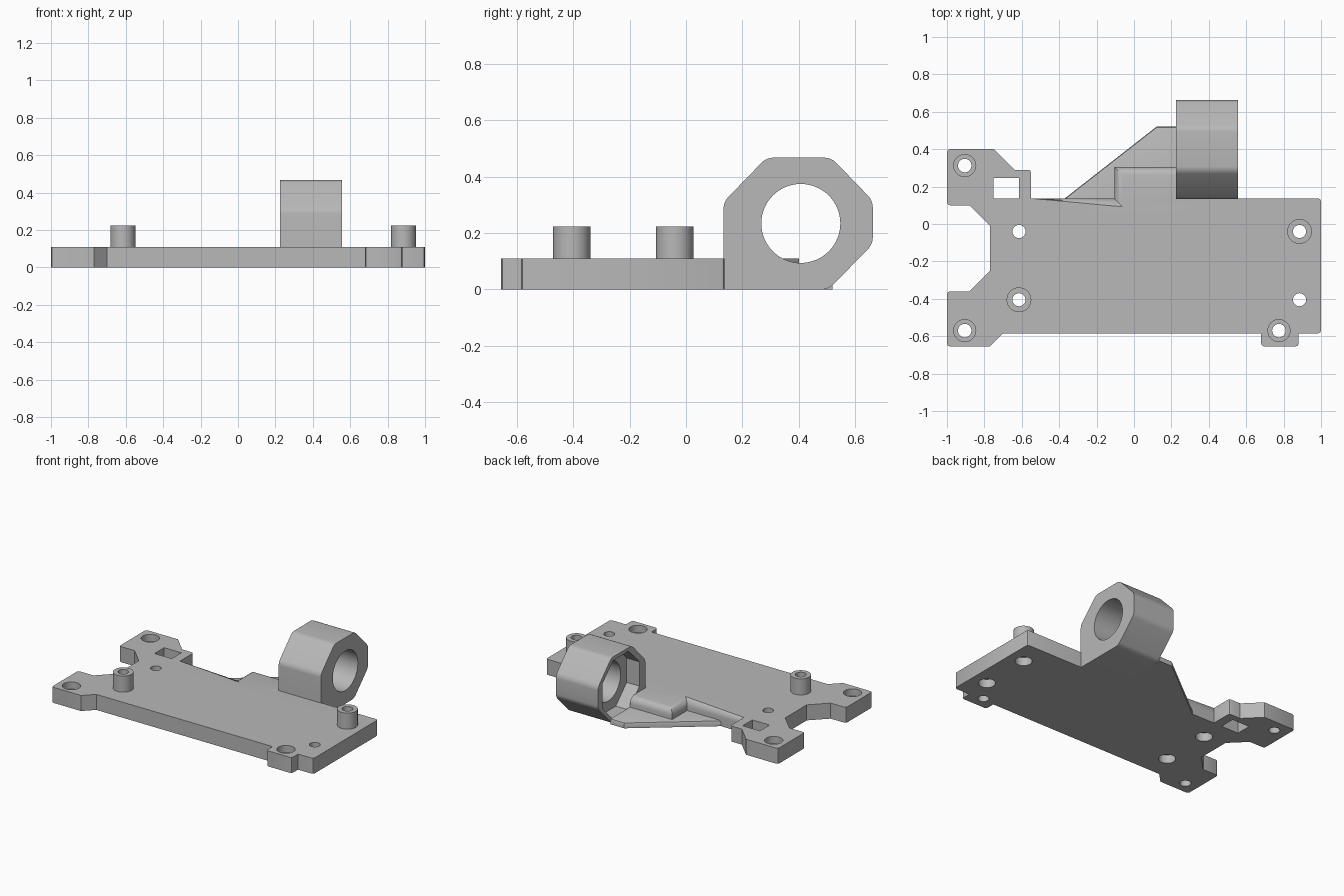
import bpy, bmesh, math
from mathutils import Matrix, Vector

if "Cube" in bpy.data.objects:
    bpy.data.objects.remove(bpy.data.objects["Cube"])

grey = bpy.data.materials.new("plain grey")
grey.use_nodes = True
grey.diffuse_color = (0.48, 0.48, 0.48, 1)
grey.node_tree.nodes["Principled BSDF"].inputs["Base Color"].default_value = grey.diffuse_color

THICK = 0.11


def finish(name, bm):
    bmesh.ops.recalc_face_normals(bm, faces=bm.faces)
    mesh = bpy.data.meshes.new(name)
    bm.to_mesh(mesh)
    bm.free()
    mesh.materials.append(grey)
    ob = bpy.data.objects.new(name, mesh)
    bpy.context.collection.objects.link(ob)
    return ob


def prism(points, depth):
    """Extrude an outline upwards from z = 0."""
    bm = bmesh.new()
    face = bm.faces.new([bm.verts.new((x, y, 0)) for x, y in points])
    new = bmesh.ops.extrude_face_region(bm, geom=[face])["geom"]
    bmesh.ops.translate(bm, vec=(0, 0, depth),
                        verts=[v for v in new if isinstance(v, bmesh.types.BMVert)])
    bmesh.ops.recalc_face_normals(bm, faces=bm.faces)
    return bm


def bevel(bm, size, segments, rule):
    def middle(e):
        return (e.verts[0].co + e.verts[1].co) / 2
    edges = [e for e in bm.edges if rule(e, middle(e))]
    bmesh.ops.bevel(bm, geom=edges, offset=size, segments=segments, profile=0.5,
                    affect='EDGES')


def upright(e):
    d = e.verts[0].co - e.verts[1].co
    return abs(d.z) > 0.9 * d.length


def cylinder(name, x, y, z0, z1, r):
    bm = bmesh.new()
    bmesh.ops.create_cone(bm, cap_ends=True, segments=40, radius1=r, radius2=r, depth=z1 - z0,
                          matrix=Matrix.Translation((x, y, (z0 + z1) / 2)))
    return finish(name, bm)


def combine(ob, other, operation='DIFFERENCE'):
    mod = ob.modifiers.new(operation, 'BOOLEAN')
    mod.operation, mod.object, mod.solver = operation, other, 'EXACT'
    bpy.context.view_layer.objects.active = ob
    bpy.ops.object.modifier_apply(modifier=mod.name)
    bpy.data.objects.remove(other)


def smooth(ob):
    bpy.ops.object.select_all(action='DESELECT')
    ob.select_set(True)
    bpy.context.view_layer.objects.active = ob
    bpy.ops.object.shade_smooth_by_angle(angle=math.radians(28))


# Base plate with its arms and tabs
outline = [(-1, -0.655), (-0.77, -0.655), (-0.7, -0.585), (0.68, -0.585), (0.68, -0.655),
           (0.88, -0.655), (0.88, -0.585), (1, -0.585), (1, 0.137), (0.225, 0.137),
           (0.225, 0.305), (-0.105, 0.305), (-0.105, 0.137), (-0.55, 0.137), (-0.55, 0.29),
           (-0.64, 0.29), (-0.75, 0.4), (-1, 0.4), (-1, 0.1), (-0.88, 0.1), (-0.77, -0.01),
           (-0.77, -0.25), (-0.88, -0.36), (-1, -0.36)]
bm = prism(outline, THICK)
bevel(bm, 0.016, 2, lambda e, m: upright(e) and e.calc_face_angle_signed() > 1.2
      and not -0.2 < m.x < 0.3)
# rounded top edge along the step at the back
bevel(bm, 0.045, 4, lambda e, m: m.z > THICK - 0.001 and -0.54 < m.x < 0.22 and m.y > 0.13)
plate = finish("base_plate", bm)

# Stand-offs
for x, y in [(-0.615, -0.405), (0.885, -0.04)]:
    combine(plate, cylinder("standoff", x, y, 0.05, 0.224, 0.066), 'UNION')

# Board screw holes, widened from below
for x in (-0.615, 0.885):
    for y in (-0.405, -0.04):
        combine(plate, cylinder("hole", x, y, -0.1, 0.3, 0.035))
        combine(plate, cylinder("bore", x, y, -0.1, 0.06, 0.055))

# Mounting holes, widened from above
for x, y in [(-0.905, 0.312), (-0.905, -0.57), (0.775, -0.57)]:
    combine(plate, cylinder("hole", x, y, -0.1, 0.3, 0.036))
    combine(plate, cylinder("bore", x, y, 0.06, 0.3, 0.059))

# Rectangular slot
slot = prism([(-0.75, 0.137), (-0.615, 0.137), (-0.615, 0.245), (-0.75, 0.245)], 0.4)
bmesh.ops.translate(slot, vec=(0, 0, -0.1), verts=slot.verts)
combine(plate, finish("slot", slot))
smooth(plate)

# Thin triangular brace beside the holder
bm = prism([(-0.37, 0.1), (0.225, 0.1), (0.225, 0.52), (0.12, 0.52), (-0.37, 0.137)], 0.04)
bevel(bm, 0.014, 2, lambda e, m: m.z > 0.03 and m.x < 0.2 and m.y > 0.2)
smooth(finish("brace_web", bm))

# Octagonal holder: profile in (y, z), extruded along x
X0, X1 = 0.225, 0.555
CENTRE = Vector((0.407, 0.234))
profile = [(0.133, 0), (0.505, 0), (0.662, 0.16), (0.662, 0.315), (0.515, 0.467),
           (0.285, 0.467), (0.133, 0.31)]
turn = Matrix(((0, 0, 1, 0), (1, 0, 0, 0), (0, 1, 0, 0), (0, 0, 0, 1)))
bm = prism(profile, X1 - X0)
bevel(bm, 0.022, 4, lambda e, m: upright(e) and m.xy.length > 0.2)
bmesh.ops.transform(bm, matrix=Matrix.Translation((X0, 0, 0)) @ turn, verts=bm.verts)
holder = finish("octagonal_holder", bm)

# Octagonal pocket on the right side, then the round bore
pocket = [CENTRE + 0.225 * Vector((math.cos(a), math.sin(a)))
          for a in (math.radians(22.5 + 45 * i) for i in range(8))]
bm = prism(pocket, 0.2)
bmesh.ops.transform(bm, matrix=Matrix.Translation((X0 - 0.1, 0, 0)) @ turn, verts=bm.verts)
combine(holder, finish("pocket", bm))
bm = bmesh.new()
bmesh.ops.create_cone(bm, cap_ends=True, segments=64, radius1=0.14, radius2=0.14, depth=1,
                      matrix=Matrix.Translation((0.4, *CENTRE)) @ turn)
combine(holder, finish("bore", bm))
smooth(holder)
